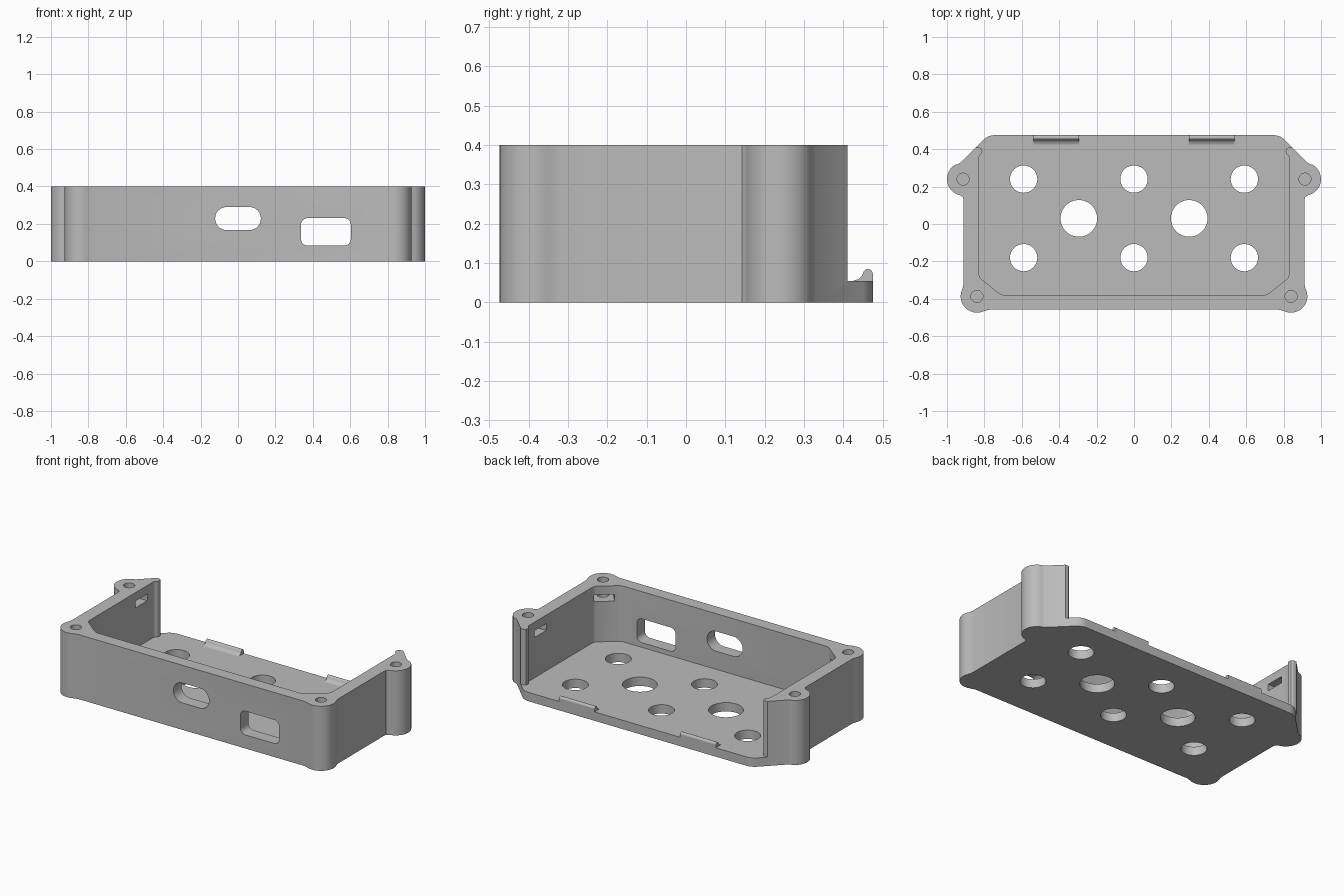
import bpy, bmesh, math
from mathutils import Matrix, Vector

if "Cube" in bpy.data.objects:
    bpy.data.objects.remove(bpy.data.objects["Cube"])

grey = bpy.data.materials.new("plain grey")
grey.diffuse_color = (0.5, 0.5, 0.5, 1)
grey.use_nodes = True
grey.node_tree.nodes["Principled BSDF"].inputs["Base Color"].default_value = grey.diffuse_color


def arc(cx, cy, r, a0, a1, n=12):
    return [(cx + r * math.cos(math.radians(a0 + (a1 - a0) * i / n)),
             cy + r * math.sin(math.radians(a0 + (a1 - a0) * i / n))) for i in range(n + 1)]


def circle(cx, cy, r, n=48):
    return arc(cx, cy, r, 0, 360, n)[:-1]


def rounded_rect(x0, x1, y0, y1, r):
    pts = []
    for cx, cy, a in ((x1 - r, y1 - r, 0), (x0 + r, y1 - r, 90),
                      (x0 + r, y0 + r, 180), (x1 - r, y0 + r, 270)):
        pts += arc(cx, cy, r, a, a + 90)
    return pts


def mirrored(half):
    return half + [(-x, y) for x, y in reversed(half)]


def prism(name, pts, z0, z1, matrix=Matrix()):
    bm = bmesh.new()
    face = bm.faces.new([bm.verts.new((x, y, z0)) for x, y in pts])
    ext = bmesh.ops.extrude_face_region(bm, geom=[face])
    bmesh.ops.translate(bm, vec=(0, 0, z1 - z0),
                        verts=[v for v in ext["geom"] if isinstance(v, bmesh.types.BMVert)])
    bmesh.ops.remove_doubles(bm, verts=bm.verts, dist=1e-5)
    bmesh.ops.transform(bm, matrix=matrix, verts=bm.verts)
    bmesh.ops.recalc_face_normals(bm, faces=bm.faces)
    mesh = bpy.data.meshes.new(name)
    bm.to_mesh(mesh)
    bm.free()
    ob = bpy.data.objects.new(name, mesh)
    bpy.context.collection.objects.link(ob)
    mesh.materials.append(grey)
    return ob


def activate(ob):
    bpy.ops.object.select_all(action='DESELECT')
    ob.select_set(True)
    bpy.context.view_layer.objects.active = ob


def cut(ob, cutter):
    cutter.hide_render = True
    mod = ob.modifiers.new("cut", 'BOOLEAN')
    mod.operation, mod.solver, mod.object = 'DIFFERENCE', 'EXACT', cutter
    activate(ob)
    bpy.ops.object.modifier_apply(modifier=mod.name)
    bpy.data.objects.remove(cutter)


# Outer body with corner lobes, side ears and chamfered back
outline = ([(0.775, -0.458)] + arc(0.84, -0.387, 0.087, -112, 22)
           + [(0.914, -0.335), (0.912, -0.32), (0.912, 0.13), (0.915, 0.143), (0.925, 0.152)]
           + arc(0.912, 0.24, 0.088, -75, 60)
           + [(0.943, 0.32), (0.928, 0.328)] + arc(0.745, 0.39, 0.085, 45, 90))
case = prism("case", mirrored(outline), 0, 0.4)

# Cavity, open at the back, leaving slim wall tips
cavity = [(0.70, -0.38), (0.72, -0.372), (0.822, -0.29), (0.83, -0.27),
          (0.83, 0.355), (0.826, 0.366), (0.814, 0.377), (0.811, 0.388),
          (0.814, 0.402), (0.826, 0.41), (1.1, 0.41), (1.1, 0.7)]
cut(case, prism("cavity_cutter", mirrored(cavity), 0.055, 0.6))

# Floor holes
for x in (-0.59, 0, 0.59):
    for y in (-0.18, 0.24):
        cut(case, prism("hole_cutter", circle(x, y, 0.073), -0.1, 0.2))
for x in (-0.295, 0.295):
    cut(case, prism("hole_cutter", circle(x, 0.03, 0.098), -0.1, 0.2))

# Front openings
upright = Matrix.Rotation(math.radians(90), 4, 'X')
cut(case, prism("slot_cutter", rounded_rect(-0.122, 0.122, 0.167, 0.29, 0.061), 0.3, 0.6, upright))
cut(case, prism("port_cutter", rounded_rect(0.337, 0.603, 0.084, 0.231, 0.035), 0.3, 0.6, upright))

# Screw holes, with nut slots opening into the cavity
for s in (-1, 1):
    for x, y, ang in ((0.84, -0.387, 130), (0.914, 0.24, 180)):
        a = math.radians(ang if s > 0 else 180 - ang)
        place = Matrix.Translation((s * x, y, 0)) @ Matrix.Rotation(a, 4, 'Z')
        slot = [(-0.045, -0.058), (0.14, -0.058), (0.14, 0.058), (-0.045, 0.058)]
        cut(case, prism("nut_cutter", slot, 0.305, 0.347, place))
        cut(case, prism("screw_cutter", circle(s * x, y, 0.032, 32), 0.2, 0.5))

# Snap lips on the back edge of the floor
lip = ([(0.475, 0.05), (0.475, 0.072)] + arc(0.4625, 0.0725, 0.0125, 0, 170, 8)
       + [(0.446, 0.066), (0.438, 0.059), (0.425, 0.055), (0.425, 0.05)])
along_x = Matrix(((0, 0, 1, 0), (1, 0, 0, 0), (0, 1, 0, 0), (0, 0, 0, 1)))
parts = [case]
for name, x0 in (("left_lip", -0.537), ("right_lip", 0.293)):
    parts.append(prism(name, lip, x0, x0 + 0.244, along_x))

for ob in parts:
    activate(ob)
    bpy.ops.object.shade_smooth_by_angle(angle=math.radians(30))
